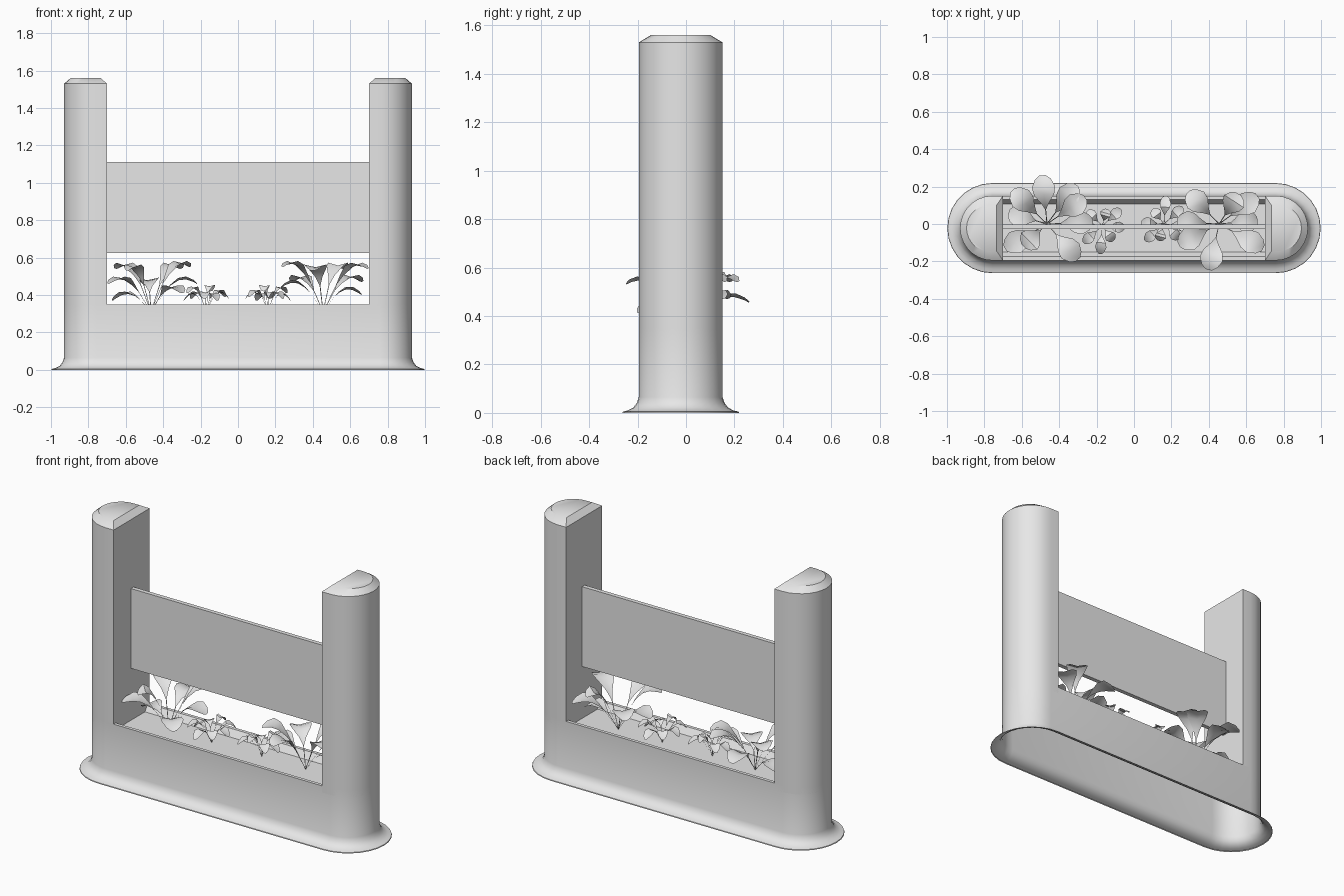
import bpy, bmesh, math
from mathutils import Vector

cube = bpy.data.objects.get("Cube")
if cube:
    bpy.data.objects.remove(cube, do_unlink=True)

grey = bpy.data.materials.new("plain grey")
grey.use_nodes = True
grey.diffuse_color = (0.8, 0.8, 0.8, 1)
grey.node_tree.nodes["Principled BSDF"].inputs["Base Color"].default_value = (0.8, 0.8, 0.8, 1)

CY, R = -0.022, 0.173          # centre line and end radius of the body
ROUND_X, INNER_X = 0.757, 0.70  # centre of round ends, inner face of posts
RIM_Z, SOIL_Z, TOP_Z = 0.35, 0.31, 1.56
STEPS = 14


def finish(name, bm, smooth=True):
    bmesh.ops.recalc_face_normals(bm, faces=bm.faces)
    mesh = bpy.data.meshes.new(name)
    bm.to_mesh(mesh)
    bm.free()
    mesh.materials.append(grey)
    obj = bpy.data.objects.new(name, mesh)
    bpy.context.collection.objects.link(obj)
    bpy.ops.object.select_all(action='DESELECT')
    obj.select_set(True)
    bpy.context.view_layer.objects.active = obj
    if smooth:
        bpy.ops.object.shade_smooth_by_angle(angle=math.radians(35))
    return obj


def arc(side, radius):
    """Half circle at one end, running anticlockwise."""
    start = -math.pi / 2 if side > 0 else math.pi / 2
    return [(side * ROUND_X + radius * math.cos(start + math.pi * i / STEPS),
             CY + radius * math.sin(start + math.pi * i / STEPS))
            for i in range(STEPS + 1)]


def loft(bm, rings):
    """Join equal closed rings of points with quads."""
    loops = [[bm.verts.new(p) for p in ring] for ring in rings]
    n = len(loops[0])
    for low, high in zip(loops, loops[1:]):
        for i in range(n):
            j = (i + 1) % n
            bm.faces.new((low[i], low[j], high[j], high[i]))
    return loops


def at(points, z):
    return [(x, y, z) for x, y in points]


# Planter body: open underneath, with a concave flare at the ground
bm = bmesh.new()
flare = [(0, 0.068), (0.005, 0.066), (0.01, 0.045), (0.022, 0.023),
         (0.04, 0.009), (0.065, 0), (RIM_Z, 0)]
loft(bm, [at(arc(1, R + out) + arc(-1, R + out), z) for z, out in flare])
finish("planter_body", bm)


# Rim, sloping inner walls and soil bed
def bed_ring(inset, z):
    y = R - inset
    return [(sx * INNER_X, CY + sy * y, z)
            for sx, sy in ((-1, -1), (1, -1), (1, 1), (-1, 1))]


bm = bmesh.new()
loops = loft(bm, [bed_ring(0, RIM_Z), bed_ring(0.02, RIM_Z), bed_ring(0.045, SOIL_Z)])
bm.faces.new(loops[-1])
finish("planter_bed", bm, False)

# End posts: D-shaped columns with a chamfered cap
for side, label in ((1, "left"), (-1, "right")):
    outline = arc(side, R) + [(side * INNER_X, CY + side * R), (side * INNER_X, CY - side * R)]
    mid = side * 0.815
    cap = [(mid + (x - mid) * 0.7, CY + (y - CY) * 0.71) for x, y in outline]
    bm = bmesh.new()
    loops = loft(bm, [at(outline, SOIL_Z), at(outline, TOP_Z - 0.03), at(cap, TOP_Z)])
    bm.faces.new(loops[-1])
    finish(label + "_post", bm)

# Sign panel between the posts
bm = bmesh.new()
bmesh.ops.create_cube(bm, size=1)
for v in bm.verts:
    v.co = Vector((v.co.x * 2 * INNER_X, v.co.y * 0.026 - 0.015, v.co.z * 0.485 + 0.868))
finish("sign_panel", bm, False)


# Plants: each leaf is a thin stalk opening into a blunt folded blade
SHAPE = [(0, 0.03), (0.3, 0.04), (0.42, 0.32), (0.6, 0.85),
         (0.76, 1.0), (0.92, 0.68), (1.0, 0.28)]


def leaf(bm, root, tip, width):
    root, tip = Vector(root), Vector(tip)
    run = tip - root
    across = Vector((-run.y, run.x, 0)).normalized()
    rows = []
    for t, w in SHAPE:
        p = root + run * t
        p.z = root.z + run.z * math.sin(t * math.pi / 2) + 0.05 * math.sin(t * math.pi)
        half = across * (w * width / 2)
        lift = Vector((0, 0, w * width * 0.12))
        rows.append([bm.verts.new(q) for q in (p - half + lift, p, p + half + lift)])
    for a, b in zip(rows, rows[1:]):
        for i in range(2):
            bm.faces.new((a[i], a[i + 1], b[i + 1], b[i]))


def plant(name, root, tips, width):
    bm = bmesh.new()
    for tip in tips:
        leaf(bm, (*root, SOIL_Z), tip, width)
    finish(name, bm)


plant("large_plant_right", (-0.465, 0.0), [
    (-0.49, 0.26, 0.455), (-0.65, 0.18, 0.54), (-0.31, 0.21, 0.54),
    (-0.26, 0.14, 0.55), (-0.22, 0.01, 0.46), (-0.30, -0.19, 0.41),
    (-0.69, -0.13, 0.46), (-0.59, -0.12, 0.53), (-0.67, 0.06, 0.37)], 0.125)
plant("large_plant_left", (0.455, 0.0), [
    (0.29, 0.17, 0.47), (0.56, 0.16, 0.54), (0.66, 0.15, 0.47),
    (0.69, -0.13, 0.54), (0.40, -0.245, 0.53), (0.24, -0.11, 0.55),
    (0.23, 0.01, 0.44), (0.66, 0.02, 0.40)], 0.125)
small = [(-0.25, 0.07, 0.38), (-0.145, 0.08, 0.42), (-0.07, 0.08, 0.39),
         (-0.05, -0.02, 0.38), (-0.11, -0.09, 0.37), (-0.18, -0.16, 0.38),
         (-0.27, -0.10, 0.41), (-0.29, 0.0, 0.37)]
plant("small_plant_right", (-0.17, -0.01), small, 0.06)
plant("small_plant_left", (0.16, 0.0), [(-x - 0.01, -y - 0.01, z) for x, y, z in small], 0.06)
